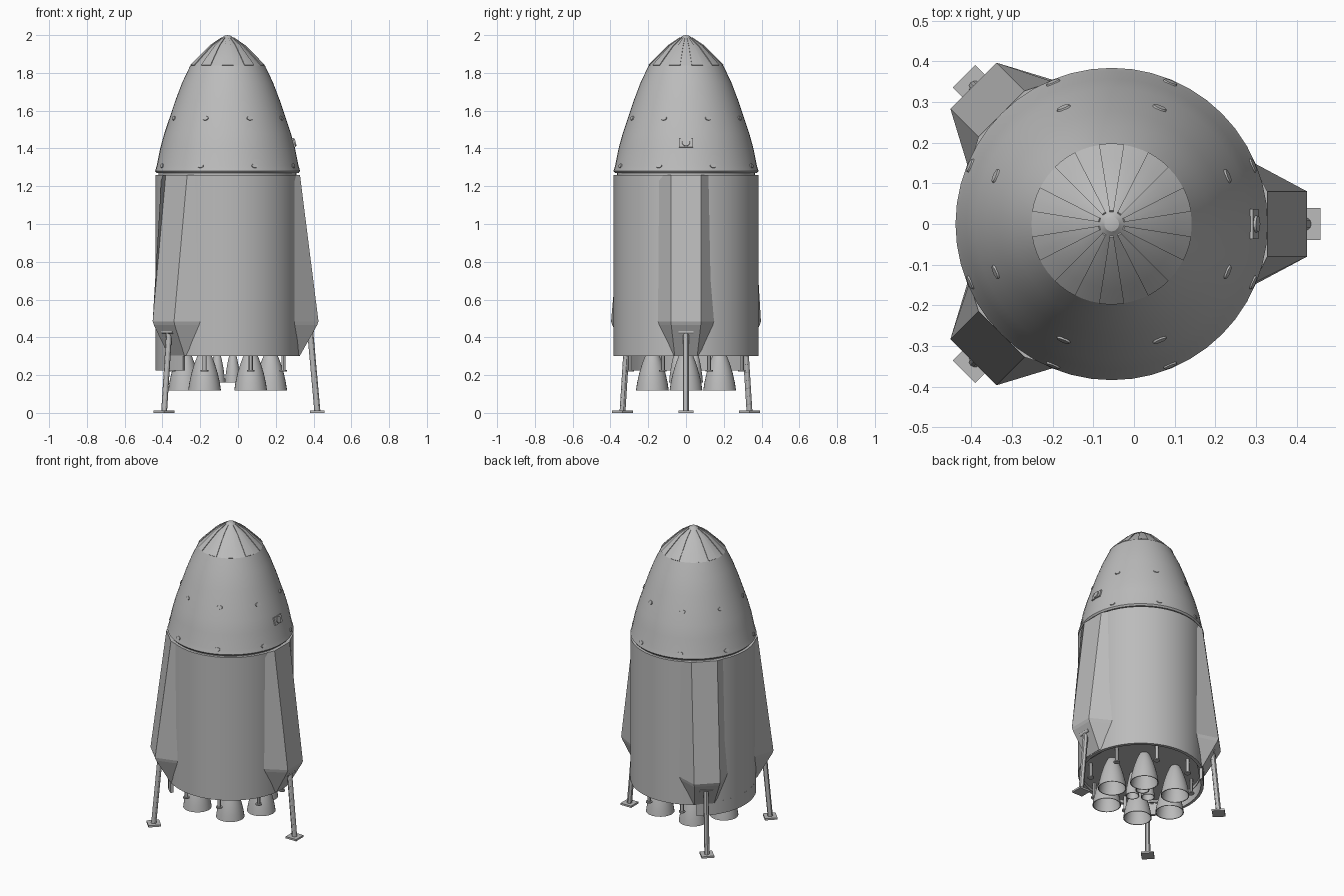
import bpy, bmesh, math
from mathutils import Vector, Matrix

if "Cube" in bpy.data.objects:
    bpy.data.objects.remove(bpy.data.objects["Cube"])

AX = -0.055  # x of the rocket axis
grey = bpy.data.materials.new("light grey")
grey.diffuse_color = (0.5, 0.5, 0.5, 1)
grey.use_nodes = True
grey.node_tree.nodes["Principled BSDF"].inputs["Base Color"].default_value = grey.diffuse_color


def finish(name, bm, smooth=True, mw=None):
    if mw is not None:
        bm.transform(mw)
    bm.transform(Matrix.Translation((AX, 0, 0)))
    bmesh.ops.remove_doubles(bm, verts=bm.verts, dist=1e-5)
    bmesh.ops.recalc_face_normals(bm, faces=bm.faces)
    me = bpy.data.meshes.new(name)
    bm.to_mesh(me)
    bm.free()
    me.materials.append(grey)
    ob = bpy.data.objects.new(name, me)
    bpy.context.collection.objects.link(ob)
    if smooth:
        bpy.ops.object.select_all(action='DESELECT')
        ob.select_set(True)
        bpy.context.view_layer.objects.active = ob
        bpy.ops.object.shade_smooth_by_angle(angle=math.radians(30))
    return ob


def lathe(name, prof, n=48, x=0, y=0, a0=0, a1=360, closed=False):
    """Revolve (r, z) points about a vertical line; partial arcs get end caps."""
    bm = bmesh.new()
    full = a1 - a0 >= 360
    cols = []
    for i in range(n if full else n + 1):
        a = math.radians(a0 + (a1 - a0) * i / n)
        cols.append([bm.verts.new((x + r * math.cos(a), y + r * math.sin(a), z)) for r, z in prof])
    m = len(prof)
    for i in range(n):
        c, d = cols[i], cols[(i + 1) % len(cols)]
        for j in range(m if closed else m - 1):
            k = (j + 1) % m
            bm.faces.new((c[j], d[j], d[k], c[k]))
    if not full and closed:
        bm.faces.new(cols[0])
        bm.faces.new(cols[-1])
    bmesh.ops.dissolve_degenerate(bm, dist=1e-6, edges=bm.edges)
    return finish(name, bm)


def rot(deg):
    return Matrix.Rotation(math.radians(deg), 4, 'Z')


# Main body with recessed engine plate
lathe("body", [(0, 1.26), (0.383, 1.26), (0.383, 0.30), (0.362, 0.30), (0.362, 0.32), (0, 0.32)])
lathe("neck", [(0.365, 1.255), (0.365, 1.29)])
# Lowered skirt on the far side
lathe("rear_skirt", [(0.383, 0.31), (0.383, 0.225), (0.365, 0.225), (0.365, 0.31)],
      n=16, a0=128, a1=232, closed=True)

# Nose shell
NOSE = [(0.384, 1.28), (0.375, 1.31), (0.357, 1.40), (0.335, 1.48), (0.308, 1.56),
        (0.278, 1.65), (0.240, 1.75), (0.197, 1.84)]
lathe("nose_shell", [(0, 1.27), (0.376, 1.27)] + NOSE)
CAP = [(0.195, 1.84), (0.158, 1.878), (0.09, 1.945), (0.03, 1.985)]
lathe("nose_cap", [(0.197, 1.838)] + CAP + [(0.018, 1.996), (0, 2.0)])
# Raised panels on the cap
for i in range(10):
    lathe("cap_panel", [(r + 0.003, z + 0.003) for r, z in CAP] + CAP[::-1],
          n=3, a0=36 * i + 9, a1=36 * i + 27, closed=True)


def nose_at(z):
    for (r0, z0), (r1, z1) in zip(NOSE, NOSE[1:]):
        if z0 <= z <= z1:
            return r0 + (r1 - r0) * (z - z0) / (z1 - z0), math.atan2(r0 - r1, z1 - z0)


def nose_frame(deg, z):
    """Matrix whose local z is the nose surface normal, local y tangential."""
    r, tilt = nose_at(z)
    return rot(deg) @ Matrix.Translation((r, 0, z)) @ Matrix.Rotation(math.pi / 2 - tilt, 4, 'Y')


# Two rings of oval ports
for z in (1.308, 1.56):
    for i in range(8):
        bm = bmesh.new()
        bmesh.ops.create_cone(bm, cap_ends=True, segments=16, radius1=0.017, radius2=0.015, depth=0.008)
        bm.transform(Matrix.Diagonal((0.75, 1.1, 1, 1)))
        finish("port", bm, True, nose_frame(22.5 + 45 * i, z))

# Hatch on the right side: plate with a round boss
bm = bmesh.new()
bmesh.ops.create_cube(bm, size=1, matrix=Matrix.Diagonal((0.05, 0.075, 0.012, 1)))
finish("hatch_plate", bm, False, nose_frame(0, 1.43))
bm = bmesh.new()
bmesh.ops.create_cone(bm, cap_ends=True, segments=20, radius1=0.023, radius2=0.02, depth=0.024)
finish("hatch_boss", bm, True, nose_frame(0, 1.43))


def strut(name, a, b, r, mw, n=12):
    a, b = Vector(a), Vector(b)
    bm = bmesh.new()
    bmesh.ops.create_cone(bm, cap_ends=True, segments=n, radius1=r, radius2=r, depth=(b - a).length)
    bm.transform(Matrix.Translation((a + b) / 2) @ (b - a).to_track_quat('Z', 'Y').to_matrix().to_4x4())
    finish(name, bm, True, mw)


# Landing legs with tapered fairings
for deg in (0, 135, -135):
    bm = bmesh.new()
    rows = [  # z, inner radius, inner half width, outer radius, outer half width
        (1.26, 0.350, 0.145, 0.383, 0.080),
        (0.485, 0.350, 0.150, 0.481, 0.080),
        (0.465, 0.350, 0.145, 0.474, 0.078),
        (0.305, 0.350, 0.085, 0.384, 0.060)]
    rings = [[bm.verts.new(p) for p in ((ri, -wi, z), (ro, -wo, z), (ro, wo, z), (ri, wi, z))]
             for z, ri, wi, ro, wo in rows]
    for p, q in zip(rings, rings[1:]):
        for j in range(4):
            k = (j + 1) % 4
            bm.faces.new((p[j], p[k], q[k], q[j]))
    bm.faces.new(rings[0])
    bm.faces.new(rings[-1])
    finish("leg_fairing", bm, False, rot(deg))
    strut("leg_strut", (0.433, 0, 0.48), (0.475, 0, 0.01), 0.016, rot(deg))
    strut("leg_pivot", (0.443, -0.04, 0.43), (0.443, 0.04, 0.43), 0.014, rot(deg))
    bm = bmesh.new()
    bmesh.ops.create_cube(bm, size=1, matrix=Matrix.Translation((0.475, 0, 0.006))
                          @ Matrix.Diagonal((0.078, 0.078, 0.012, 1)))
    finish("foot_pad", bm, False, rot(deg))


def bell(name, x, y, zb, zt, r):
    h = zt - zb
    out = [(0.30, 1), (0.42, 0.92), (0.62, 0.70), (0.80, 0.45), (0.93, 0.2), (1, 0)]
    prof = [(r * f, zb + h * t) for f, t in out]
    inner = [(q - 0.005, z) for q, z in prof[::-1]]
    lathe(name, prof + inner + [(0, zt - 0.002)], n=28, x=x, y=y)


# Six main engines, three small central engines
for x, y in ((0.228, 0), (-0.228, 0), (0.122, 0.178), (0.122, -0.178), (-0.122, 0.178), (-0.122, -0.178)):
    bell("main_engine", x, y, 0.118, 0.322, 0.087)
for i in range(3):
    a = math.radians(120 * i + 60)
    bell("centre_engine", 0.055 * math.cos(a), 0.055 * math.sin(a), 0.16, 0.322, 0.042)

# Ring of small clamps under the engine plate
for i in range(8):
    a = math.radians(22.5 + 45 * i)
    lathe("hold_down_peg", [(0, 0.325), (0.011, 0.325), (0.011, 0.228), (0.02, 0.228), (0.02, 0.22), (0, 0.22)],
          n=12, x=0.32 * math.cos(a), y=0.32 * math.sin(a))
